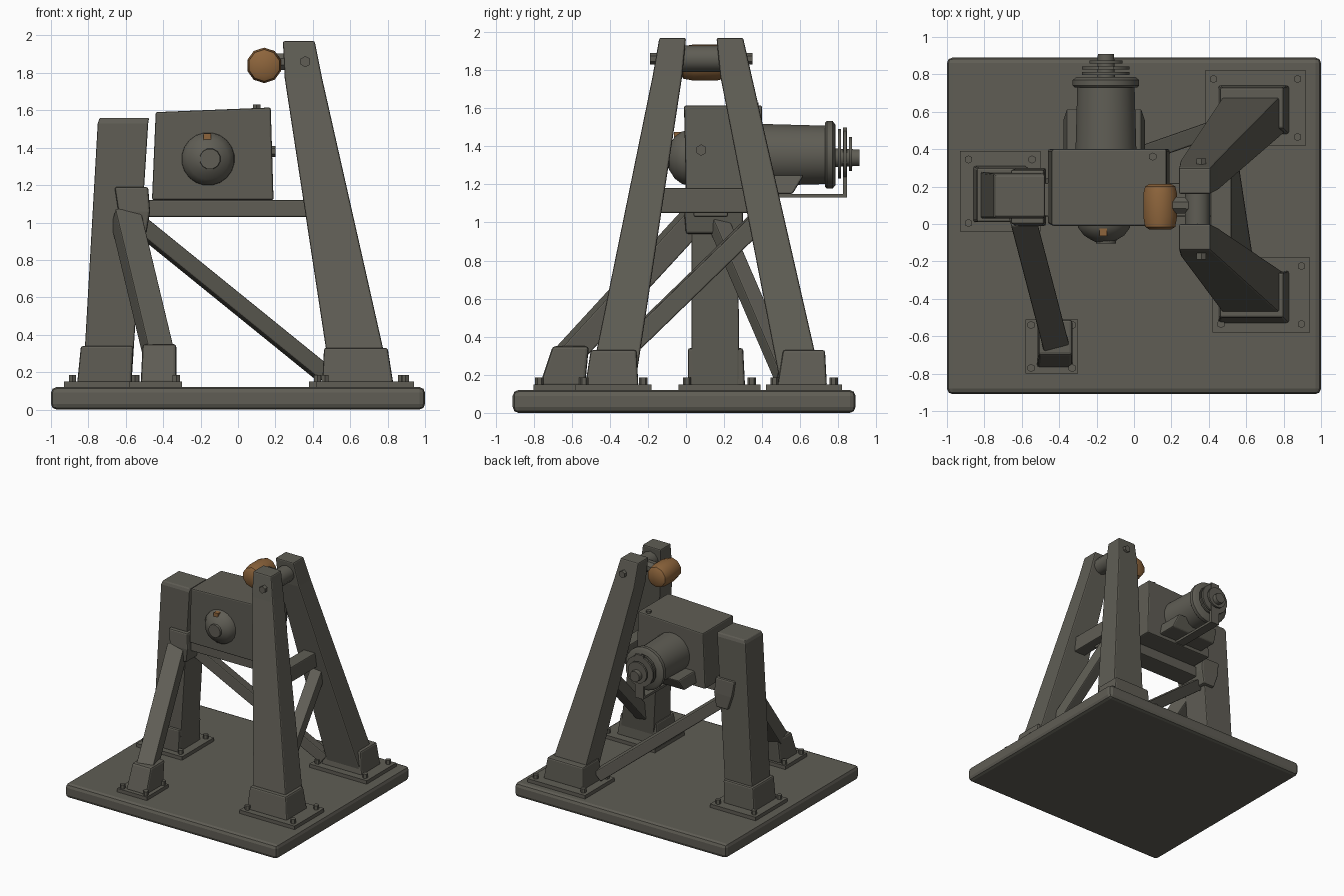
import bpy, bmesh, math
from mathutils import Vector, Matrix

cube = bpy.data.objects.get("Cube")
if cube:
    bpy.data.objects.remove(cube, do_unlink=True)


def material(name, rgb):
    m = bpy.data.materials.new(name)
    m.use_nodes = True
    m.diffuse_color = (*rgb, 1)
    m.node_tree.nodes["Principled BSDF"].inputs["Base Color"].default_value = (*rgb, 1)
    return m


STEEL = material("olive grey steel", (0.115, 0.11, 0.09))
RUST = material("rust orange", (0.27, 0.13, 0.045))


def finish(name, bm, mat=STEEL, bevel=0.0, smooth=False):
    bmesh.ops.recalc_face_normals(bm, faces=bm.faces)
    mesh = bpy.data.meshes.new(name)
    bm.to_mesh(mesh)
    bm.free()
    mesh.materials.append(mat)
    ob = bpy.data.objects.new(name, mesh)
    bpy.context.collection.objects.link(ob)
    if bevel:
        mod = ob.modifiers.new("bevel", "BEVEL")
        mod.width = bevel
        mod.segments = 2
    if smooth:
        bpy.ops.object.select_all(action="DESELECT")
        ob.select_set(True)
        bpy.context.view_layer.objects.active = ob
        bpy.ops.object.shade_smooth_by_angle(angle=math.radians(40))
    return ob


def loft(name, sections, bevel=0.0, mat=STEEL):
    """Stack of level rectangles (x0, x1, y0, y1, z) joined into one solid."""
    bm = bmesh.new()
    rings = [[bm.verts.new((x, y, z)) for x, y in ((a, c), (b, c), (b, d), (a, d))]
             for a, b, c, d, z in sections]
    for low, high in zip(rings, rings[1:]):
        for i in range(4):
            j = (i + 1) % 4
            bm.faces.new((low[i], low[j], high[j], high[i]))
    bm.faces.new(rings[0])
    bm.faces.new(rings[-1])
    return finish(name, bm, mat, bevel)


def box(name, x, y, z, bevel=0.0):
    return loft(name, [(*x, *y, z[0]), (*x, *y, z[1])], bevel)


def beam(name, p, q, width, depth, bevel=0.008):
    """Rectangular bar from p to q."""
    p, q = Vector(p), Vector(q)
    axis = q - p
    side = axis.cross(Vector((0, 0, 1))).normalized()
    up = side.cross(axis).normalized()
    rot = Matrix((side, up, axis.normalized())).transposed().to_4x4()
    bm = bmesh.new()
    bmesh.ops.create_cube(bm, size=1)
    bmesh.ops.scale(bm, vec=(width, depth, axis.length), verts=bm.verts)
    bmesh.ops.transform(bm, matrix=Matrix.Translation((p + q) / 2) @ rot, verts=bm.verts)
    return finish(name, bm, STEEL, bevel)


def turned(name, centre, profile, axis="Y", sides=20, mat=STEEL, smooth=True):
    """Lathe of (distance, radius) pairs along an axis through centre."""
    bm = bmesh.new()
    rings = []
    for t, r in profile:
        ring = []
        for i in range(sides):
            a = 2 * math.pi * (i + 0.5) / sides
            u, v = r * math.cos(a), r * math.sin(a)
            co = {"X": (t, u, v), "Y": (u, t, v), "Z": (u, v, t)}[axis]
            ring.append(bm.verts.new(Vector(centre) + Vector(co)))
        rings.append(ring)
    for low, high in zip(rings, rings[1:]):
        for i in range(sides):
            j = (i + 1) % sides
            bm.faces.new((low[i], low[j], high[j], high[i]))
    bm.faces.new(rings[0])
    bm.faces.new(rings[-1])
    return finish(name, bm, mat, 0, smooth)


def bolt(name, centre, axis="Z", r=0.022, h=0.04):
    return turned(name, centre, [(0, r), (h, r)], axis, 6, STEEL, False)


def foot(name, x, y, inset=0.045):
    """Floor plate with a bolt near each corner."""
    box(name + "_plate", x, y, (0.115, 0.15))
    for i, bx in enumerate((x[0] + inset, x[1] - inset)):
        for j, by in enumerate((y[0] + inset, y[1] - inset)):
            bolt(f"{name}_bolt_{i}{j}", (bx, by, 0.145))


# Floor slab
box("base_slab", (-1, 1), (-0.91, 0.89), (0, 0.12), 0.03)

# Pair of tall leaning legs
legs = {
    "front_leg": [(0.50, 0.82, -0.51, -0.27, 0.13), (0.25, 0.45, -0.175, -0.02, 1.77),
                  (0.24, 0.41, -0.14, 0.0, 1.97)],
    "back_leg": [(0.50, 0.82, 0.50, 0.72, 0.13), (0.25, 0.45, 0.18, 0.345, 1.77),
                 (0.24, 0.41, 0.16, 0.30, 1.97)],
}
for name, sections in legs.items():
    loft(name, sections, 0.01)
    a, b, c, d, _ = sections[0]
    loft(name + "_shoe", [(a - 0.05, b + 0.01, c - 0.02, d + 0.02, 0.14),
                          (a - 0.04, b - 0.02, c + 0.01, d + 0.01, 0.33)], 0.012)
foot("front_leg_foot", (0.42, 0.94), (-0.58, -0.18))
foot("back_leg_foot", (0.38, 0.92), (0.42, 0.82))
bolt("front_leg_pin", (0.36, -0.19, 1.86), "Y", 0.03, 0.06)
bolt("back_leg_pin", (0.36, 0.29, 1.86), "Y", 0.03, 0.06)

# Upright column
loft("column", [(-0.83, -0.57, 0.03, 0.28, 0.13), (-0.75, -0.48, 0.03, 0.27, 1.53),
                (-0.74, -0.475, 0.04, 0.26, 1.56)], 0.008)
loft("column_shoe", [(-0.86, -0.57, 0.01, 0.31, 0.14), (-0.84, -0.56, 0.01, 0.30, 0.34)], 0.012)
foot("column_foot", (-0.93, -0.5), (-0.04, 0.39))
loft("column_bracket", [(-0.60, -0.49, 0.0, 0.30, 0.94), (-0.64, -0.47, -0.01, 0.30, 1.06),
                        (-0.66, -0.48, 0.0, 0.29, 1.19)], 0.012)

# Slanted strut in front of the column
beam("front_strut", (-0.42, -0.64, 0.28), (-0.60, 0.05, 1.03), 0.14, 0.13)
loft("front_strut_shoe", [(-0.52, -0.33, -0.77, -0.53, 0.14), (-0.51, -0.33, -0.70, -0.51, 0.35)], 0.015)
foot("front_strut_foot", (-0.58, -0.30), (-0.80, -0.51), 0.03)

# Braces and crossbars
beam("long_brace", (-0.54, 0.17, 1.0), (0.46, 0.52, 0.19), 0.09, 0.09)
beam("leg_brace", (0.60, -0.28, 0.37), (0.50, 0.38, 1.01), 0.10, 0.10)
box("leg_crossbar", (0.41, 0.52), (-0.17, 0.38), (1.05, 1.18), 0.008)
box("motor_beam", (-0.55, 0.45), (0.04, 0.22), (1.03, 1.12), 0.008)

# Gearbox housing with a sloping lid
housing = loft("gearbox", [(-0.46, 0.19, 0.0, 0.40, 1.12), (-0.44, 0.175, -0.01, 0.40, 1.6)], 0.01)
for v in housing.data.vertices:
    if v.co.z > 1.5:
        v.co.z += 0.015 if v.co.x > 0 else -0.01
bolt("lid_bolt", (0.10, 0.36, 1.59))
bolt("side_bolt", (0.17, 0.08, 1.38), "X", 0.03, 0.03)

# Domed boss on the gearbox front
turned("front_boss", (-0.16, 0, 1.34), [(0.02, 0.145), (-0.02, 0.14), (-0.06, 0.11),
                                       (-0.085, 0.07), (-0.1, 0.04)])
turned("boss_hub", (-0.15, 0, 1.34), [(-0.07, 0.06), (-0.105, 0.055)], sides=12)
beam("boss_rust_patch", (-0.185, -0.038, 1.455), (-0.145, -0.038, 1.455), 0.05, 0.04, 0)
bpy.data.objects["boss_rust_patch"].data.materials[0] = RUST

# Motor barrel with tray, end flange and ribbed fan
turned("motor_barrel", (-0.15, 0, 1.355), [(0.38, 0.165), (0.74, 0.155)])
turned("motor_flange", (-0.15, 0, 1.355), [(0.73, 0.17), (0.74, 0.18), (0.77, 0.18), (0.785, 0.16)])
turned("fan_shaft", (-0.15, 0, 1.34), [(0.77, 0.05), (0.91, 0.045)], sides=12)
for i, (y, r) in enumerate(((0.805, 0.13), (0.835, 0.13), (0.865, 0.09))):
    turned(f"fan_disc_{i}", (-0.15, 0, 1.36), [(y - 0.008, r), (y + 0.008, r)], sides=14)
loft("motor_tray", [(-0.38, 0.06, 0.39, 0.56, 1.15), (-0.36, 0.04, 0.39, 0.62, 1.25)], 0.01)
box("tray_rail", (-0.19, -0.11), (0.4, 0.84), (1.13, 1.15))
box("tail_guard", (-0.19, -0.11), (0.825, 0.845), (1.13, 1.5))

# Pulley held between the leg tops
turned("pulley_drum", (0.14, 0.1, 1.84), [(-0.13, 0.06), (-0.115, 0.085), (-0.06, 0.095), (0.06, 0.095),
                                        (0.1, 0.085), (0.115, 0.06)], sides=10, mat=RUST)
turned("pulley_arm", (0, 0.1, 1.86), [(0.16, 0.045), (0.34, 0.05)], "X", 8)
turned("axle_block", (0.34, 0.1, 1.86), [(-0.13, 0.07), (0.13, 0.07)], sides=10)
